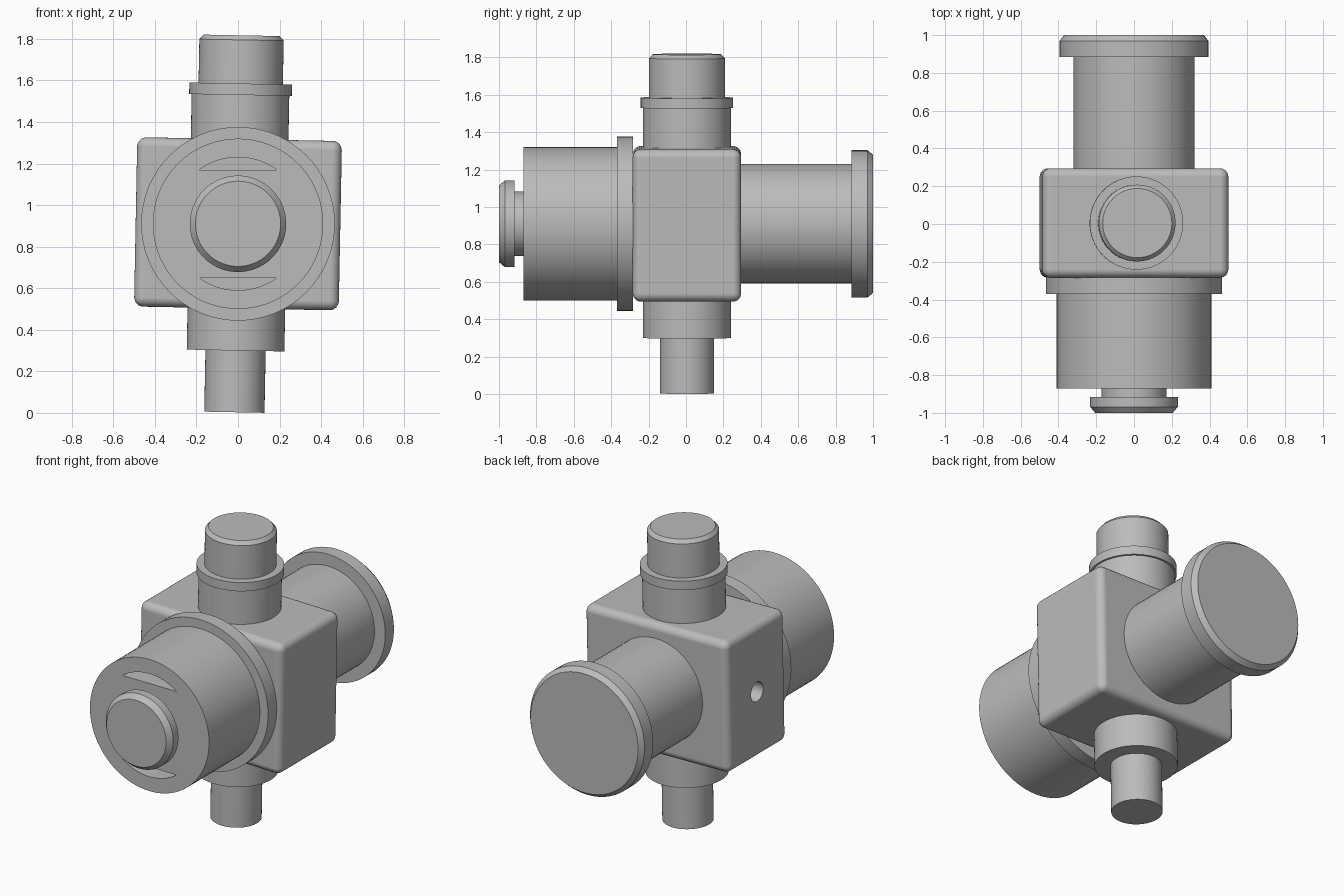
import bpy
import bmesh
from math import acos, cos, sin, radians, pi
from mathutils import Matrix

if "Cube" in bpy.data.objects:
    bpy.data.objects.remove(bpy.data.objects["Cube"], do_unlink=True)

SIDES = 72
MID_Z = 0.91
MID_Y = 0.005

grey = bpy.data.materials.new("light grey metal")
grey.use_nodes = True
COLOUR = (0.5, 0.5, 0.5, 1)
grey.diffuse_color = COLOUR
grey.node_tree.nodes["Principled BSDF"].inputs["Base Color"].default_value = COLOUR

# Body and pipes lean slightly around the front-back axis
LEAN = (Matrix.Translation((0, MID_Y, MID_Z))
        @ Matrix.Rotation(radians(1.1), 4, "Y"))
# Local z runs along world y for the front and back parts
ALONG_Y = Matrix.Translation((0, 0, MID_Z)) @ Matrix.Rotation(-pi / 2, 4, "X")


def finish(name, bm, matrix):
    bmesh.ops.recalc_face_normals(bm, faces=bm.faces)
    mesh = bpy.data.meshes.new(name)
    bm.to_mesh(mesh)
    bm.free()
    mesh.transform(matrix)
    mesh.materials.append(grey)
    obj = bpy.data.objects.new(name, mesh)
    bpy.context.collection.objects.link(obj)
    return obj


def select(obj):
    bpy.ops.object.select_all(action="DESELECT")
    obj.select_set(True)
    bpy.context.view_layer.objects.active = obj


def smooth(obj):
    select(obj)
    bpy.ops.object.shade_smooth_by_angle(angle=radians(28))


def lathe(name, profile, matrix):
    """Closed turned solid from (radius, height) pairs."""
    bm = bmesh.new()
    rings = [[bm.verts.new((r * cos(2 * pi * i / SIDES), r * sin(2 * pi * i / SIDES), h))
              for i in range(SIDES)] for r, h in profile]
    for low, high in zip(rings, rings[1:]):
        for i in range(SIDES):
            j = (i + 1) % SIDES
            bm.faces.new((low[i], low[j], high[j], high[i]))
    bm.faces.new(rings[0])
    bm.faces.new(rings[-1])
    obj = finish(name, bm, matrix)
    smooth(obj)
    return obj


def cut(obj, cutter):
    mod = obj.modifiers.new("cut", "BOOLEAN")
    mod.operation = "DIFFERENCE"
    mod.solver = "EXACT"
    mod.object = cutter
    select(obj)
    bpy.ops.object.modifier_apply(modifier=mod.name)
    bpy.data.objects.remove(cutter, do_unlink=True)


def segment_cutter(side):
    """Prism over the circle segment beyond a chord, above or below centre."""
    radius, chord = 0.32, 0.26
    half = acos(chord / radius)
    bm = bmesh.new()
    arc = []
    for i in range(17):
        a = half * (i / 8 - 1)
        arc.append(bm.verts.new((radius * sin(a), side * radius * cos(a), -0.95)))
    face = bm.faces.new(arc)
    new = bmesh.ops.extrude_face_region(bm, geom=[face])["geom"]
    bmesh.ops.translate(bm, vec=(0, 0, 0.5),
                        verts=[v for v in new if isinstance(v, bmesh.types.BMVert)])
    return finish("pocket_cutter", bm, ALONG_Y)


# Rounded block with a blind hole in its right side
bm = bmesh.new()
bmesh.ops.create_cube(bm, size=1)
bmesh.ops.scale(bm, vec=(0.985, 0.58, 0.815), verts=bm.verts)
bmesh.ops.bevel(bm, geom=bm.edges[:], offset=0.045, segments=6, profile=0.5,
                affect="EDGES")
block = finish("body_block", bm, LEAN)
hole = lathe("hole_cutter", [(0.06, 0.3), (0.06, 0.6)],
             LEAN @ Matrix.Rotation(-pi / 2, 4, "Y"))
cut(block, hole)
smooth(block)
weighted = block.modifiers.new("even shading", "WEIGHTED_NORMAL")
weighted.keep_sharp = True

# Upright pipes above and below the block
lathe("top_pipe", [(0.235, 0.35), (0.235, 0.62), (0.247, 0.62), (0.247, 0.675),
                   (0.203, 0.675), (0.203, 0.885), (0.183, 0.907)], LEAN)
lathe("bottom_pipe", [(0.145, -0.907), (0.145, -0.61),
                      (0.235, -0.61), (0.235, -0.35)], LEAN)

# Front housing with flange and two segment pockets
housing = lathe("front_housing", [(0.41, -0.87), (0.41, -0.37), (0.466, -0.37),
                                  (0.466, -0.284), (0.3, -0.284), (0.3, -0.25)], ALONG_Y)
for side in (1, -1):
    cut(housing, segment_cutter(side))
smooth(housing)

# Front knob on its short stem
lathe("front_knob", [(0.205, -1), (0.232, -0.968), (0.232, -0.917),
                     (0.172, -0.917), (0.172, -0.86)], ALONG_Y)

# Back cylinder with chamfered end flange
lathe("back_cylinder", [(0.32, 0.25), (0.32, 0.885), (0.394, 0.885),
                        (0.394, 0.97), (0.37, 1)], ALONG_Y)
